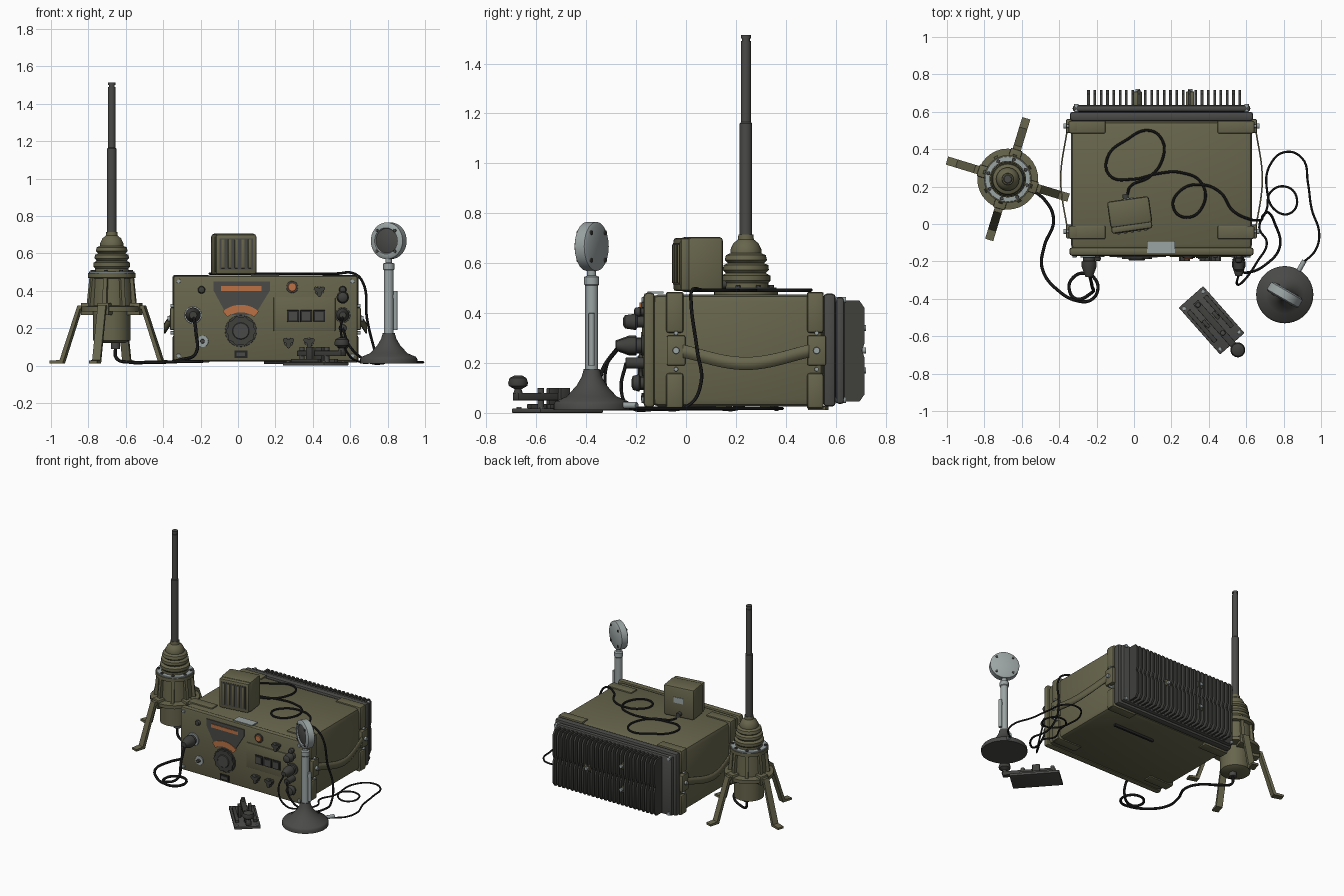
import bpy, bmesh, math
from math import sin, cos, pi, radians
from mathutils import Matrix, Vector

if "Cube" in bpy.data.objects:
    bpy.data.objects.remove(bpy.data.objects["Cube"])

def material(name, r, g, b):
    m = bpy.data.materials.new(name)
    m.diffuse_color = (r, g, b, 1)
    m.use_nodes = True
    m.node_tree.nodes["Principled BSDF"].inputs["Base Color"].default_value = m.diffuse_color
    return m
OLIVE = material("olive_paint", .135, .13, .072)
DARK = material("dark_grey_metal", .068, .068, .064)
FIN = material("fin_grey", .05, .05, .046)
BLACK = material("black_rubber", .018, .018, .018)
LIGHT = material("light_grey_metal", .33, .37, .37)
ORANGE = material("orange_glass", .5, .17, .06)
ORG = Matrix.Identity(4)
FRONT = Matrix.Rotation(pi / 2, 4, 'X')          # local z points to -y, local y points up

def T(x, y, z): return Matrix.Translation((x, y, z))
def RZ(a): return Matrix.Rotation(radians(a), 4, 'Z')

def finish(name, bm, mat, M=ORG):
    bmesh.ops.recalc_face_normals(bm, faces=bm.faces)
    bm.transform(M)
    me = bpy.data.meshes.new(name)
    bm.to_mesh(me); bm.free()
    me.materials.append(mat)
    o = bpy.data.objects.new(name, me)
    bpy.context.collection.objects.link(o)
    return o

def box(name, lo, hi, mat, bev=0, M=ORG):
    bm = bmesh.new()
    bmesh.ops.create_cube(bm, size=1)
    for v in bm.verts:
        v.co = Vector([(a + b) / 2 + c * (b - a) for a, b, c in zip(lo, hi, v.co)])
    if bev:
        bmesh.ops.bevel(bm, geom=bm.edges[:], offset=bev, segments=2, profile=.5, affect='EDGES')
    return finish(name, bm, mat, M)

def prism(name, pts, depth, mat, M=ORG):
    bm = bmesh.new()
    f = bm.faces.new([bm.verts.new((x, y, 0)) for x, y in pts])
    r = bmesh.ops.extrude_face_region(bm, geom=[f])
    for v in r['geom']:
        if isinstance(v, bmesh.types.BMVert): v.co.z += depth
    return finish(name, bm, mat, M)

def lathe(name, prof, mat, M=ORG, n=32):
    bm = bmesh.new()
    vs = [bm.verts.new((r, 0, h)) for r, h in prof]
    es = [bm.edges.new(p) for p in zip(vs, vs[1:])]
    bmesh.ops.spin(bm, geom=vs + es, cent=(0, 0, 0), axis=(0, 0, 1), angle=2 * pi, steps=n)
    bmesh.ops.remove_doubles(bm, verts=bm.verts, dist=1e-5)
    return finish(name, bm, mat, M)

def cyl(name, r, h0, h1, mat, M=ORG, n=24):
    c = min(r, h1 - h0) * .12
    return lathe(name, [(0, h0), (r, h0), (r, h1 - c), (r - c, h1), (0, h1)], mat, M, n)

def cable(name, pts, r):
    cu = bpy.data.curves.new(name, 'CURVE')
    cu.dimensions, cu.bevel_depth, cu.bevel_resolution, cu.resolution_u = '3D', r, 2, 8
    s = cu.splines.new('BEZIER')
    s.bezier_points.add(len(pts) - 1)
    for p, co in zip(s.bezier_points, pts):
        p.co = co
        p.handle_left_type = p.handle_right_type = 'AUTO'
    tmp = bpy.data.objects.new(name + "_path", cu)
    bpy.context.collection.objects.link(tmp)
    me = bpy.data.meshes.new_from_object(tmp.evaluated_get(bpy.context.evaluated_depsgraph_get()))
    bpy.data.objects.remove(tmp)
    me.materials.clear(); me.materials.append(BLACK)
    bpy.context.collection.objects.link(bpy.data.objects.new(name, me))

def lobes(r, n, depth):
    return [((r - depth * (.5 - .5 * cos(n * a))) * cos(a), (r - depth * (.5 - .5 * cos(n * a))) * sin(a))
            for a in [2 * pi * i / (n * 8) for i in range(n * 8)]]

# --- radio case
CX = .147
box("radio_body", (CX - .485, -.14, .025), (CX + .485, .55, .475), OLIVE, .03)
box("front_cover", (CX - .493, -.17, .022), (CX + .493, -.125, .482), OLIVE, .015)
box("rear_flange", (CX - .49, .55, .025), (CX + .49, .6, .478), DARK, .015)
box("rear_plate", (CX - .475, .6, .035), (CX + .475, .635, .465), DARK, .015)
for s in (-1, 1):
    for y0, y1 in ((-.08, -.01), (.485, .552)):
        for z0, z1 in ((.32, .484), (.018, .16)):
            box("corner_guard_side", (CX + s * .44, y0, z0) if s > 0 else (CX - .498, y0, z0),
                (CX + .498, y1, z1) if s > 0 else (CX - .44, y1, z1), OLIVE, .012)
        for z0, z1 in ((.46, .484), (.016, .04)):
            a, b = sorted((CX + s * .3, CX + s * .49))
            box("corner_guard_top", (a, y0, z0), (b, y1, z1), OLIVE, .006)
        # strap lugs with screws
        yc, M = (y0 + y1) / 2 + .005, Matrix.Rotation(s * pi / 2, 4, 'Y')
        a, b = sorted((CX + s * .47, CX + s * .51))
        box("strap_lug", (a, yc - .037, .19), (b, yc + .037, .31), OLIVE, .006)
        for z, r, h in ((.25, .014, .525), (.32, .009, .508), (.175, .009, .508)):
            cyl("lug_screw", r, .48, h, LIGHT, T(CX, yc, z) @ M, 12)
    # sagging side strap
    bm = bmesh.new()
    rows = []
    for i in range(21):
        t = i / 20
        k = sin(pi * t) ** 1.3
        rows.append([bm.verts.new((CX + s * (.508 + .035 * k), -.03 + .54 * t, .25 - .052 * k + d)) for d in (-.026, .026)])
    for p, q in zip(rows, rows[1:]):
        bm.faces.new((p[0], p[1], q[1], q[0]))
    o = finish("side_strap", bm, OLIVE)
    o.modifiers.new("thick", 'SOLIDIFY').thickness = .008
    for z in (.052, .452):
        cyl("cover_screw", .012, .165, .178, LIGHT, T(CX + s * .465, 0, z) @ FRONT, 12)
        cyl("flange_screw", .012, -.642, -.6, LIGHT, T(CX + s * .455, 0, z) @ FRONT, 12)
box("underside_rail", (.14, .355, .008), (.47, .37, .03), BLACK)
box("name_plate", (.07, -.155, .478), (.22, -.09, .487), LIGHT)

# --- cooling fins
FINM = Matrix(((0, 0, 1, 0), (1, 0, 0, 0), (0, 1, 0, 0), (0, 0, 0, 1)))
fin = [(.62, .045), (.695, .045), (.716, .075), (.716, .22), (.705, .25), (.716, .28), (.716, .42), (.695, .45), (.62, .45)]
for i in range(25):
    prism("cooling_fin", fin, .014, FIN, T(-.25 + i * .0337, 0, 0) @ FINM)
for x, z in ((.3, .25), (.02, .34), (.02, .17)):
    box("rear_bolt_block", (x - .022, .62, z - .022), (x + .022, .708, z + .022), OLIVE, .004)
    cyl("rear_bolt", .012, -.722, -.7, LIGHT, T(x, 0, z) @ FRONT, 12)

# --- front panel
def P(x, z): return T(x, -.168, z) @ FRONT
prism("dial_panel", [(-.13, .45), (.17, .45), (.17, .4), (.09, .27), (-.06, .27), (-.13, .4)], .008, DARK, P(0, 0))
box("frequency_strip", (-.09, -.18, .40), (.125, -.17, .425), ORANGE)
arc = [radians(50 + 8 * i) for i in range(11)]
prism("dial_arc", [(.15 * cos(a), .15 * sin(a)) for a in arc] + [(.11 * cos(a), .11 * sin(a)) for a in reversed(arc)],
      .012, ORANGE, P(.015, .175))
cyl("tuning_skirt", .085, 0, .008, FIN, P(.015, .185))
prism("tuning_knob", lobes(.08, 10, .008), .02, FIN, P(.015, .185))
cyl("tuning_cap", .045, 0, .026, DARK, P(.015, .185))
box("lower_window", (-.02, -.178, .04), (.05, -.16, .08), BLACK)
box("lower_window_glass", (-.008, -.181, .05), (.038, -.17, .07), DARK)
box("control_plate", (.19, -.176, .185), (.52, -.16, .365), OLIVE, .004)
for i in range(3):
    box("meter_window", (.262 + i * .07, -.183, .232), (.326 + i * .07, -.17, .297), BLACK, .004)
    box("meter_glass", (.272 + i * .07, -.186, .242), (.316 + i * .07, -.18, .287), DARK)
cyl("lamp_ring", .032, 0, .01, DARK, P(.29, .42))
cyl("signal_lamp", .023, 0, .018, ORANGE, P(.29, .42))
for x, z in ((.435, .4), (.27, .125), (.38, .125)):
    cyl("switch_skirt", .024, 0, .01, DARK, P(x, z))
    prism("switch_knob", lobes(.034, 3, .02), .03, FIN, P(x, z) @ RZ(30))
for x, z, r, h in ((.56, .365, .033, .085), (.56, .405, .02, .04), (.56, .12, .035, .05), (-.195, .405, .02, .03)):
    lathe("panel_knob", [(0, 0), (r * .7, 0), (r * .7, h * .3), (r, h * .4), (r * .8, h * .9), (r * .4, h), (0, h)], FIN, P(x, z), 20)
cyl("ground_terminal", .032, 0, .008, LIGHT, P(-.19, .13))
cyl("ground_post", .012, 0, .025, DARK, P(-.19, .13), 12)
for x, r, h in ((-.24, .04, .115), (.56, .035, .11)):
    cyl("jack_ring", r + .006, 0, .01, LIGHT if x < 0 else DARK, P(x, .27))
    lathe("cable_plug", [(0, 0), (r * .8, 0), (r * .8, .03), (r, .032), (r, .06), (r * .5, h), (0, h)], FIN, P(x, .27), 24)
cyl("lower_plug", .022, 0, .075, FIN, P(.56, .2), 16)

# --- loudspeaker on the lid
S = T(-.021, .047, 0) @ RZ(8)
box("speaker_case", (-.113, -.055, .484), (.113, .088, .705), OLIVE, .015, S)
box("speaker_front", (-.11, -.085, .488), (.11, -.045, .701), OLIVE, .012, S)
for i in range(5):
    x = -.072 + i * .036
    box("speaker_slat", (x - .009, -.093, .52), (x + .009, -.08, .675), OLIVE, .003, S)
box("speaker_grille", (-.09, -.088, .515), (.09, -.08, .68), DARK, 0, S)
box("speaker_tag", (-.035, .08, .59), (.035, .092, .63), LIGHT, 0, S)
cyl("speaker_cable_gland", .016, -.115, -.08, FIN, S @ T(-.01, 0, .515) @ FRONT, 16)

# --- antenna and its four legs
A = T(-.675, .24, 0)
lathe("antenna_base", [(0, .12), (.07, .12), (.1, .135), (.1, .29), (.163, .29), (.163, .315), (.115, .32), (.106, .465),
                       (.128, .47), (.128, .495), (0, .495)], OLIVE, A)
cyl("flange_ring", .122, .49, .503, LIGHT, A)
lathe("insulator", [(.09, .495), (.09, .52), (.098, .53), (.098, .55), (.08, .56), (.092, .573), (.09, .592), (.072, .6),
                    (.085, .612), (.08, .632), (.062, .64), (.062, .655), (.05, .68), (.032, .695), (.03, .715), (0, .715)], OLIVE, A)
lathe("mast", [(0, .69), (.025, .69), (.025, 1.16), (.02, 1.165), (.02, 1.49), (.016, 1.49), (.016, 1.5), (.02, 1.5), (.02, 1.514), (0, 1.514)], DARK, A, 20)
cyl("base_gland", .025, .09, .13, DARK, A @ T(.02, 0, 0), 16)
legp = [(.09, .322), (.185, .322), (.285, .03), (.34, .026), (.34, .012), (.268, .012), (.172, .302), (.09, .302)]
for k in range(8):
    R = A @ RZ(-17 + 45 * k)
    prism("base_rib", [(.1, .315), (.138, .315), (.122, .47), (.1, .47)], .022, OLIVE, R @ T(0, .011, 0) @ FRONT)
    cyl("flange_bolt", .01, .46, .512, DARK, R @ T(.108, 0, 0), 8)
    if k % 2 == 0:
        prism("tripod_leg", legp, .045, OLIVE, R @ T(0, .0225, 0) @ FRONT)
        box("leg_bracket", (.09, -.032, .27), (.165, .032, .335), OLIVE, .005, R)

# --- table microphone
C = T(.806, -.378, 0)
lathe("mic_base", [(0, .012), (.153, .012), (.153, .035), (.145, .047), (.1, .066), (.06, .11), (.04, .145), (.032, .175), (0, .175)], DARK, C, 40)
lathe("mic_stem", [(0, .17), (.026, .17), (.026, .51), (.03, .515), (.03, .545), (.018, .55), (.018, .59), (0, .59)], LIGHT, C, 20)
cyl("mic_switch_bar", .012, .19, .4, LIGHT, C @ T(.035, 0, 0), 12)
box("mic_switch_mount", (0, -.01, .36), (.04, .01, .38), LIGHT, 0, C)
H = C @ T(0, 0, .667) @ RZ(-30) @ FRONT
lathe("mic_head", [(0, -.03), (.085, -.03), (.098, -.022), (.098, .022), (.085, .03), (.07, .03), (.066, .022), (0, .022)], LIGHT, H, 40)
lathe("mic_grille", [(0, .031), (.04, .029), (.066, .022), (0, .02)], DARK, H)
for k in range(4):
    cyl("mic_screw", .009, -.034, .034, DARK, H @ RZ(45 + 90 * k) @ T(.078, 0, 0), 10)
cyl("mic_cable_gland", .013, .13, .21, LIGHT, C @ T(0, 0, .03) @ RZ(150) @ FRONT, 12)

# --- telegraph key
K = T(.415, -.515, 0) @ RZ(-48.5)
box("key_base", (-.167, -.087, 0), (.167, .087, .018), DARK, .003, K)
for s in (-1, 1):
    box("key_rail", (-.12, s * .06 - .012, .018), (.1, s * .06 + .012, .035), FIN, .002, K)
    box("key_yoke", (-.03, s * .035 - .01, .018), (.02, s * .035 + .01, .1), FIN, .003, K)
    for x in (-.145, .145):
        cyl("key_screw", .01, .018, .024, LIGHT, K @ T(x, s * .068, 0), 10)
box("key_lever", (-.13, -.018, .05), (.225, .018, .08), FIN, .003, K)
for x in (-.11, .09):
    cyl("key_contact", .014, .018, .1, DARK, K @ T(x, 0, 0), 12)
lathe("key_knob", [(0, .075), (.02, .075), (.014, .095), (.037, .108), (.04, .12), (.034, .14), (.015, .15), (0, .15)], FIN, K @ T(.211, 0, 0), 20)

# --- cables
def ring(cx, cy, r, a0, a1, z, n=6):
    return [(cx + r * cos(radians(a0 + (a1 - a0) * i / n)), cy + r * sin(radians(a0 + (a1 - a0) * i / n)), z) for i in range(n + 1)]
cable("antenna_cable", [(-.655, .24, .1), (-.65, .235, .04), (-.58, .2, .018), (-.47, .12, .018), (-.43, .02, .018), (-.48, -.12, .018),
                        (-.49, -.24, .018), (-.4, -.36, .018)] + ring(-.27, -.34, .077, 250, 545, .022)
      + [(-.31, -.4, .03), (-.23, -.37, .06), (-.225, -.33, .18), (-.24, -.265, .27)], .009)
lid = [(-.035, .16), (-.02, .2), (.08, .25), (.15, .34), (.15, .45), (.08, .5), (-.04, .45), (-.14, .36), (-.13, .26), (0, .24), (.13, .27),
       (.25, .275), (.36, .22), (.37, .1), (.28, .035), (.21, .09), (.25, .18), (.36, .21), (.46, .17), (.53, .07), (.62, .025)]
cable("speaker_cable", [(x, y, .492) for x, y in lid] + [(.665, .02, .45), (.69, .045, .25), (.72, .06, .12), (.75, .01, .03), (.78, -.12, .015),
                        (.7, -.22, .02), (.6, -.26, .1), (.56, -.24, .2)], .007)
cable("mic_cable", [(x, y, .018) for x, y in ((.9, -.21), (.97, -.14), (.99, -.05), (.95, .08), (.93, .22), (.9, .35), (.81, .385), (.73, .32),
                    (.71, .19), (.76, .07), (.84, .06), (.87, .14), (.81, .2), (.73, .17), (.71, .08), (.67, -.02), (.71, -.1), (.66, -.2))]
      + [(.59, -.3, .06), (.55, -.32, .18), (.56, -.27, .265)], .006)

# --- smooth shading with sharp edges kept
for o in bpy.data.objects:
    o.select_set(o.type == 'MESH')
bpy.context.view_layer.objects.active = bpy.data.objects["radio_body"]
bpy.ops.object.shade_smooth_by_angle(angle=radians(35))
